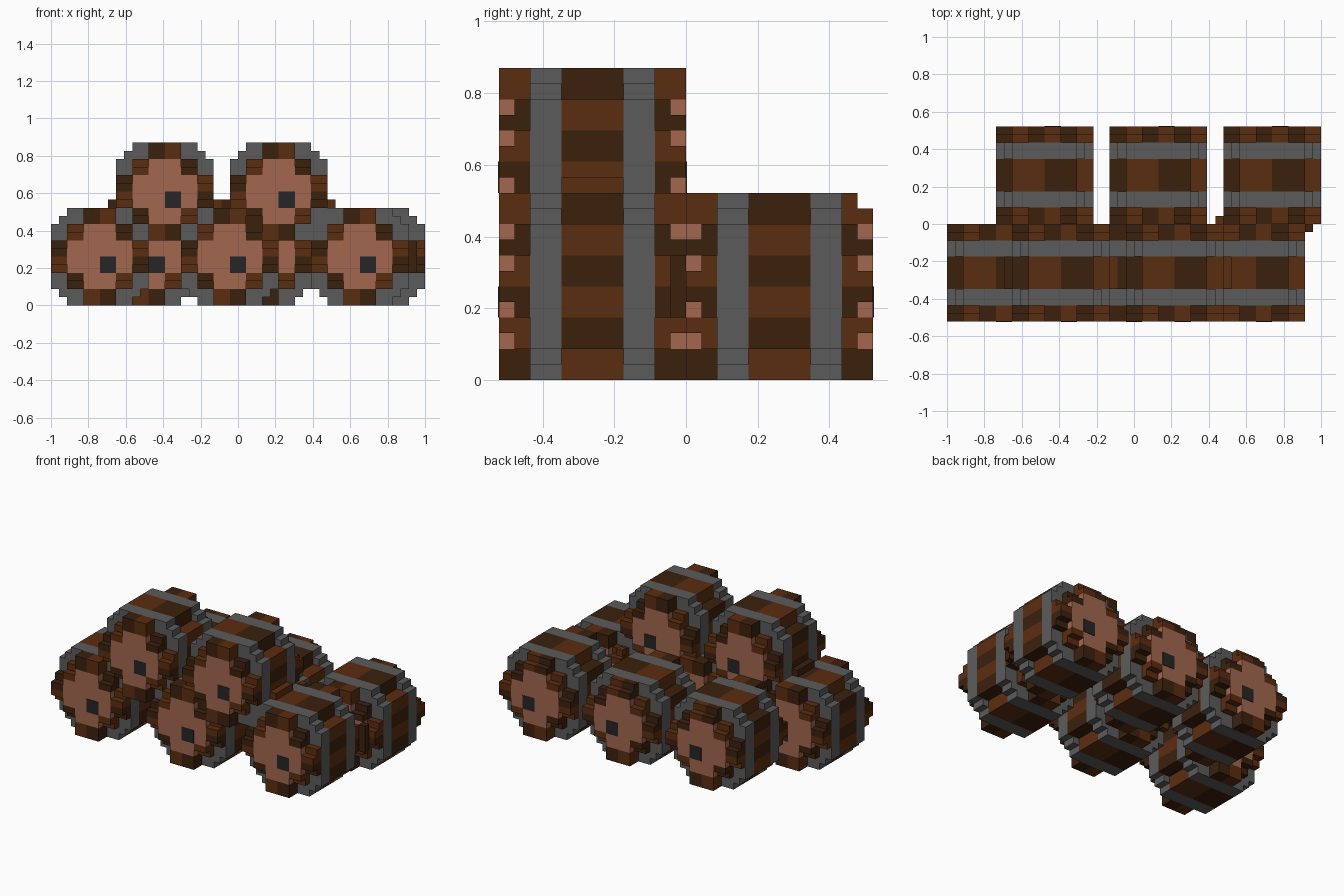
import bpy, bmesh

if "Cube" in bpy.data.objects:
    bpy.data.objects.remove(bpy.data.objects["Cube"], do_unlink=True)

U = 2 / 46  # size of one block


def material(name, rgb):
    m = bpy.data.materials.new(name)
    m.use_nodes = True
    col = (*rgb, 1)
    m.diffuse_color = col
    bsdf = next(n for n in m.node_tree.nodes if n.type == 'BSDF_PRINCIPLED')
    bsdf.inputs["Base Color"].default_value = col
    bsdf.inputs["Roughness"].default_value = 0.9
    return m


LIGHT = material("light brown wood", (0.105, 0.026, 0.005))
DARK = material("dark brown wood", (0.044, 0.015, 0.004))
IRON = material("grey iron", (0.105, 0.105, 0.105))
LID = material("pale cut wood", (0.36, 0.135, 0.078))
BUNG = material("black bung", (0.019, 0.019, 0.021))


def box(bm, x0, x1, y0, y1, z0, z1, mat=0):
    """Axis-aligned box, in blocks; x and y are measured from the barrel centre."""
    v = [bm.verts.new((x * U, y * U, z * U))
         for x in (x0 - 6, x1 - 6) for y in (y0 - 6, y1 - 6) for z in (z0, z1)]
    for f in ((0, 1, 3, 2), (4, 6, 7, 5), (0, 4, 5, 1), (2, 3, 7, 6), (0, 2, 6, 4), (1, 5, 7, 3)):
        bm.faces.new([v[i] for i in f]).material_index = mat


def prism(bm, quarter, y0, y1):
    """Extrude a stepped outline; quarter holds its top right corner points."""
    q = quarter
    ring = q + [(x, -z) for x, z in reversed(q)]
    ring += [(-x, -z) for x, z in q] + [(-x, z) for x, z in reversed(q)]
    f = bm.faces.new([bm.verts.new((x * U, (y0 - 6) * U, (z + 6) * U)) for x, z in ring])
    new = bmesh.ops.extrude_face_region(bm, geom=[f])["geom"]
    bmesh.ops.translate(bm, vec=(0, (y1 - y0) * U, 0),
                        verts=[g for g in new if isinstance(g, bmesh.types.BMVert)])


def mesh(name, bm, mats):
    bmesh.ops.recalc_face_normals(bm, faces=bm.faces)
    me = bpy.data.meshes.new(name)
    bm.to_mesh(me)
    bm.free()
    for m in mats:
        me.materials.append(m)
    return me


# Long staves around the belly, clockwise from top left: (x0, x1, z0, z1)
BELLY = [(2, 6, 10, 12), (6, 10, 10, 12)]
BELLY += [(10, 12, z, z + 2) for z in (8, 6, 4, 2)]
BELLY += [(6, 10, 0, 2), (2, 6, 0, 2)]
BELLY += [(0, 2, z, z + 2) for z in (2, 4, 6, 8)]

# Stave tips around the lid, clockwise from top left
TIPS = [(4, 10), (6, 10), (8, 8), (10, 6), (10, 4), (8, 2),
        (6, 0), (4, 0), (2, 2), (0, 4), (0, 6), (2, 8)]


def stave_mesh(name, trim_back):
    bm = bmesh.new()
    for i, (x0, x1, z0, z1) in enumerate(BELLY):
        box(bm, x0, x1, 4, 8, z0, z1, i % 2)
    for i, (x, z) in enumerate(TIPS):
        for back in (False, True):
            inner, outer = ((10, 11), (11, 12)) if back else ((1, 2), (0, 1))
            m = 1 - i % 2
            box(bm, x, x + 2, *inner, z, z + 2, m)
            # the outermost layer is notched away from the barrel's middle
            z0, z1 = z, z + 2
            if z in (6, 8) or (z == 10 and back and trim_back):
                z1 -= 1
            elif z in (2, 4):
                z0 += 1
            box(bm, x, x + 2, *outer, z0, z1, m)
    return mesh(name, bm, [LIGHT, DARK])


def hoop_mesh():
    bm = bmesh.new()
    for y in (2, 8):
        prism(bm, [(4, 6), (4, 5), (5, 5), (5, 4), (6, 4)], y, y + 2)
    return mesh("hoops", bm, [IRON])


def lid_mesh():
    bm = bmesh.new()
    for y in (0, 10):
        prism(bm, [(2, 4), (2, 2), (4, 2)], y, y + 2)
    return mesh("lids", bm, [LID])


def bung_mesh():
    bm = bmesh.new()
    for y in (-0.06, 11.94):
        box(bm, 6, 8, y, y + 0.12, 4, 6)
    return mesh("bungs", bm, [BUNG])


STAVES = stave_mesh("staves", False)
STAVES_TRIMMED = stave_mesh("staves_trimmed", True)
SHARED = {"hoops": hoop_mesh(), "lids": lid_mesh(), "bungs": bung_mesh()}


def place(name, me, loc=(0, 0, 0)):
    ob = bpy.data.objects.new(name, me)
    ob.location = loc
    bpy.context.scene.collection.objects.link(ob)


# Barrels: centre x in blocks from the left end, row centre y, base z
ROWS = {"front_bottom": ((6, 22, 38), -6, 0),
        "front_top": ((14, 28), -6, 8),
        "back_bottom": ((12, 26, 40), 6, 0)}
for row, (xs, y, z) in ROWS.items():
    for n, x in enumerate(xs, 1):
        parts = dict(SHARED, staves=STAVES_TRIMMED if y > 0 else STAVES)
        for part, me in parts.items():
            place(f"{row}_barrel_{n}_{part}", me, ((x - 23) * U, y * U, z * U))

# Chocks wedged beside the upper barrels, and loose splinters by the back one
bm = bmesh.new()
for x, m in ((7, 1), (20, 0), (21, 1), (34, 0)):
    box(bm, x - 17, x - 16, -2, 2, 12, 13, m)
box(bm, 44 - 17, 45 - 17, 5, 6, 4, 8, 1)
box(bm, 33 - 17, 34 - 17, 6, 7, 10, 11, 0)
place("chocks", mesh("chocks", bm, [LIGHT, DARK]))
